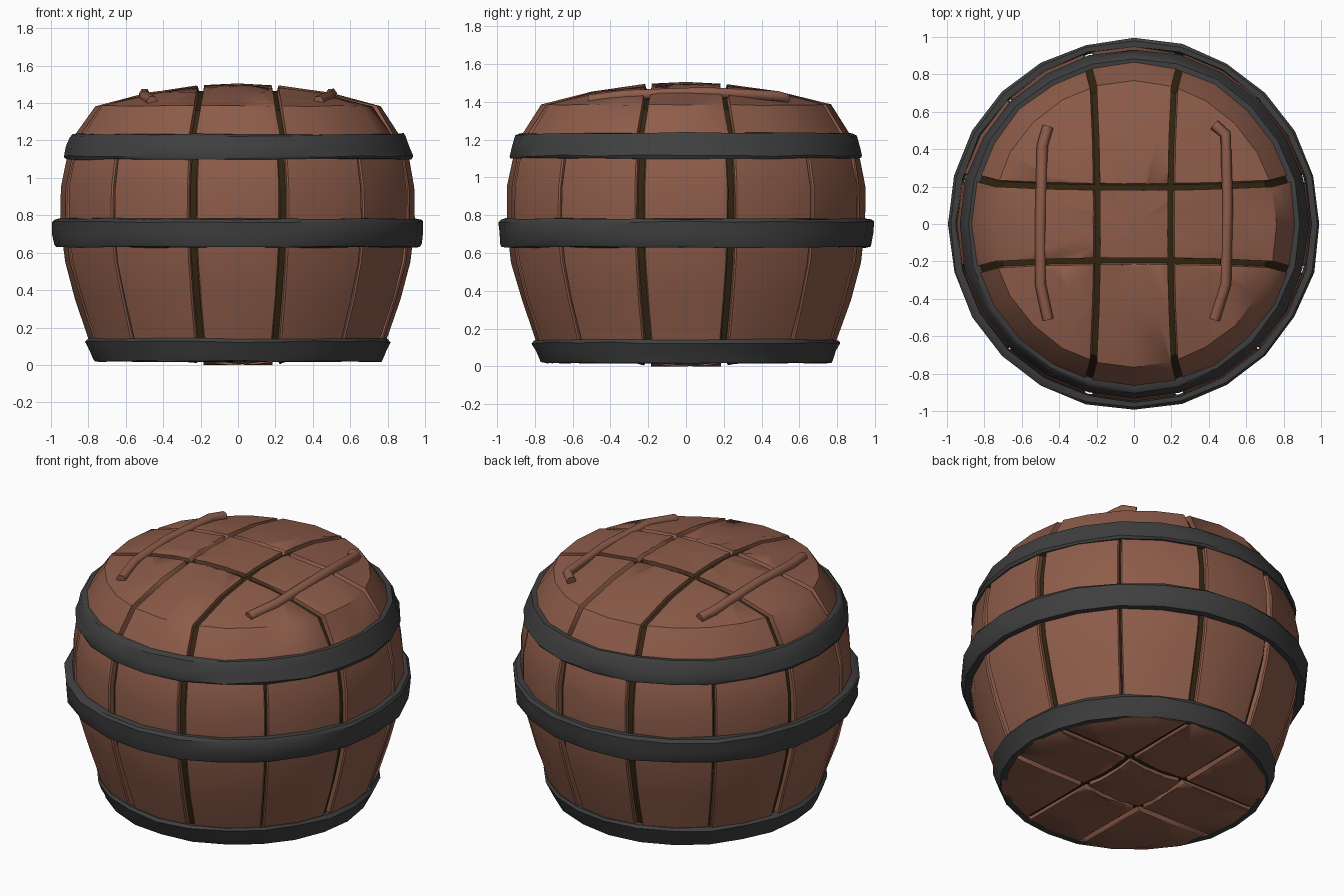
import bpy, bmesh, math, random
from mathutils import Vector

if "Cube" in bpy.data.objects:
    bpy.data.objects.remove(bpy.data.objects["Cube"])

random.seed(4)
MID = Vector((0, 0, 0.75))


def material(name, rgb):
    m = bpy.data.materials.new(name)
    m.diffuse_color = (*rgb, 1)
    m.use_nodes = True
    m.node_tree.nodes["Principled BSDF"].inputs["Base Color"].default_value = m.diffuse_color
    return m


wood = material("red_brown_wood", (0.27, 0.108, 0.068))
iron = material("dark_iron", (0.05, 0.05, 0.05))
gap_dark = material("dark_gap", (0.032, 0.019, 0.005))

# Barrel outline (radius, height), bottom centre to top centre
PROFILE = [(0, 0.0), (0.2, 0.0), (0.26, 0.015), (0.5, 0.018), (0.76, 0.02), (0.8, 0.14),
           (0.87, 0.35), (0.925, 0.55), (0.95, 0.75), (0.947, 0.95), (0.92, 1.1),
           (0.865, 1.235), (0.765, 1.385), (0.5, 1.455), (0.23, 1.492), (0, 1.505)]


def lathe(profile, n=24, closed=False):
    bm = bmesh.new()
    rings = []
    for r, z in profile:
        if r == 0:
            rings.append([bm.verts.new((0, 0, z))] * n)
        else:
            rings.append([bm.verts.new((r * math.cos(2 * math.pi * i / n),
                                        r * math.sin(2 * math.pi * i / n), z)) for i in range(n)])
    pairs = list(zip(rings, rings[1:]))
    if closed:
        pairs.append((rings[-1], rings[0]))
    for a, b in pairs:
        for i in range(n):
            j = (i + 1) % n
            bm.faces.new(list(dict.fromkeys((a[i], a[j], b[j], b[i]))))
    return bm


def finish(bm, name, mat, angle=35):
    bmesh.ops.recalc_face_normals(bm, faces=bm.faces[:])
    me = bpy.data.meshes.new(name)
    bm.to_mesh(me)
    bm.free()
    me.materials.append(mat)
    ob = bpy.data.objects.new(name, me)
    bpy.context.collection.objects.link(ob)
    bpy.ops.object.select_all(action='DESELECT')
    ob.select_set(True)
    bpy.context.view_layer.objects.active = ob
    bpy.ops.object.shade_smooth_by_angle(angle=math.radians(angle))
    return ob


def plank(name, planes):
    """Cut one piece out of the barrel shell, thicken it inwards, soften its rim."""
    bm = lathe(PROFILE)
    for co, no in planes:
        bmesh.ops.bisect_plane(bm, geom=bm.verts[:] + bm.edges[:] + bm.faces[:],
                               plane_co=co, plane_no=no, clear_outer=True)
    for v in bm.verts:                       # hand-hewn unevenness
        v.co = MID + (v.co - MID) * (1 + random.uniform(-0.006, 0.003))
        v.co.z = max(v.co.z, 0)
    ret = bmesh.ops.extrude_face_region(bm, geom=bm.faces[:], use_keep_orig=True)
    for g in ret["geom"]:
        if isinstance(g, bmesh.types.BMVert):
            g.co = MID + (g.co - MID) * 0.93
    bmesh.ops.recalc_face_normals(bm, faces=bm.faces[:])
    rim = [e for e in bm.edges if len(e.link_faces) == 2 and e.calc_face_angle(0) > 0.95]
    bmesh.ops.bevel(bm, geom=rim, offset=0.008, segments=1, affect='EDGES', clamp_overlap=True)
    finish(bm, name, wood, 40)


# Dark core seen through the gaps
finish(lathe([(r * 0.962, 0.75 + (z - 0.75) * 0.962) for r, z in PROFILE]), "dark_core", gap_dark)

# Side staves, twelve of 30 degrees; the diagonal joints are nearly closed
for k in range(12):
    cuts = [((0, 0, 0.08), (0, 0, -1)), ((0, 0, 1.17), (0, 0, 1))]
    for s in (-1, 1):
        deg = 30 * k + 15 * s
        b = math.radians(deg)
        half = 0.005 if deg % 90 == 45 else 0.02
        no = Vector((-math.sin(b), math.cos(b), 0)) * s
        cuts.append((no * -half, no))
    plank(f"stave_{k}", cuts)

# Top and bottom: three by three boards
for end, z0, up, tilt in (("top", 1.17, 1, 0.17), ("bottom", 0.08, -1, 0)):
    zref = 1.47 if up > 0 else 0
    for i in (-1, 0, 1):
        for j in (-1, 0, 1):
            cuts = [((0, 0, z0), (0, 0, -up))]
            for axis, c in ((0, i), (1, j)):
                for s in (-1, 1):
                    no, co = Vector((0, 0, s * tilt)), Vector((0, 0, zref))
                    if c == 0:               # middle board, both sides
                        no[axis], no.z, co[axis] = s, tilt, s * 0.185
                    elif s == -c:            # outer board, inner side only
                        no[axis], no.z, co[axis] = s, -tilt, c * 0.22
                    else:
                        continue
                    cuts.append((co, no))
            plank(f"{end}_board_{i + 1}_{j + 1}", cuts)

# Iron hoops: (name, low z, low radius, high z, high radius)
for name, z1, r1, z2, r2 in (("bottom_hoop", 0.02, 0.775, 0.14, 0.815),
                             ("middle_hoop", 0.63, 0.985, 0.78, 0.995),
                             ("upper_hoop", 1.10, 0.935, 1.235, 0.90)):
    t, zm = 0.045, (z1 + z2) / 2
    bm = lathe([(r1 - t, z1), (r1 - 0.008, z1), (r1, z1 + 0.015), ((r1 + r2) / 2, zm),
                (r2, z2 - 0.015), (r2 - 0.012, z2), (r2 - t, z2)], closed=True)
    for v in bm.verts:                       # hammered look
        f = 1 + random.uniform(-0.006, 0.005)
        v.co.x *= f
        v.co.y *= f
        v.co.z += random.uniform(-0.005, 0.005)
    finish(bm, name, iron)

# Two bent wooden strips lying on the lid
for name, pts in (("left_strip", [(-0.46, 0.52, 1.415), (-0.49, 0.42, 1.43), (-0.5, 0, 1.45),
                                  (-0.5, -0.32, 1.435), (-0.46, -0.51, 1.41)]),
                  ("right_strip", [(0.43, 0.53, 1.415), (0.49, 0.48, 1.43), (0.5, 0.1, 1.45),
                                   (0.49, -0.32, 1.435), (0.43, -0.51, 1.41)])):
    cu = bpy.data.curves.new(name, 'CURVE')
    cu.dimensions = '3D'
    cu.bevel_depth, cu.bevel_resolution, cu.use_fill_caps = 0.03, 1, True
    sp = cu.splines.new('POLY')
    sp.points.add(len(pts) - 1)
    for p, co in zip(sp.points, pts):
        p.co = (*co, 1)
    cu.materials.append(wood)
    bpy.context.collection.objects.link(bpy.data.objects.new(name, cu))
